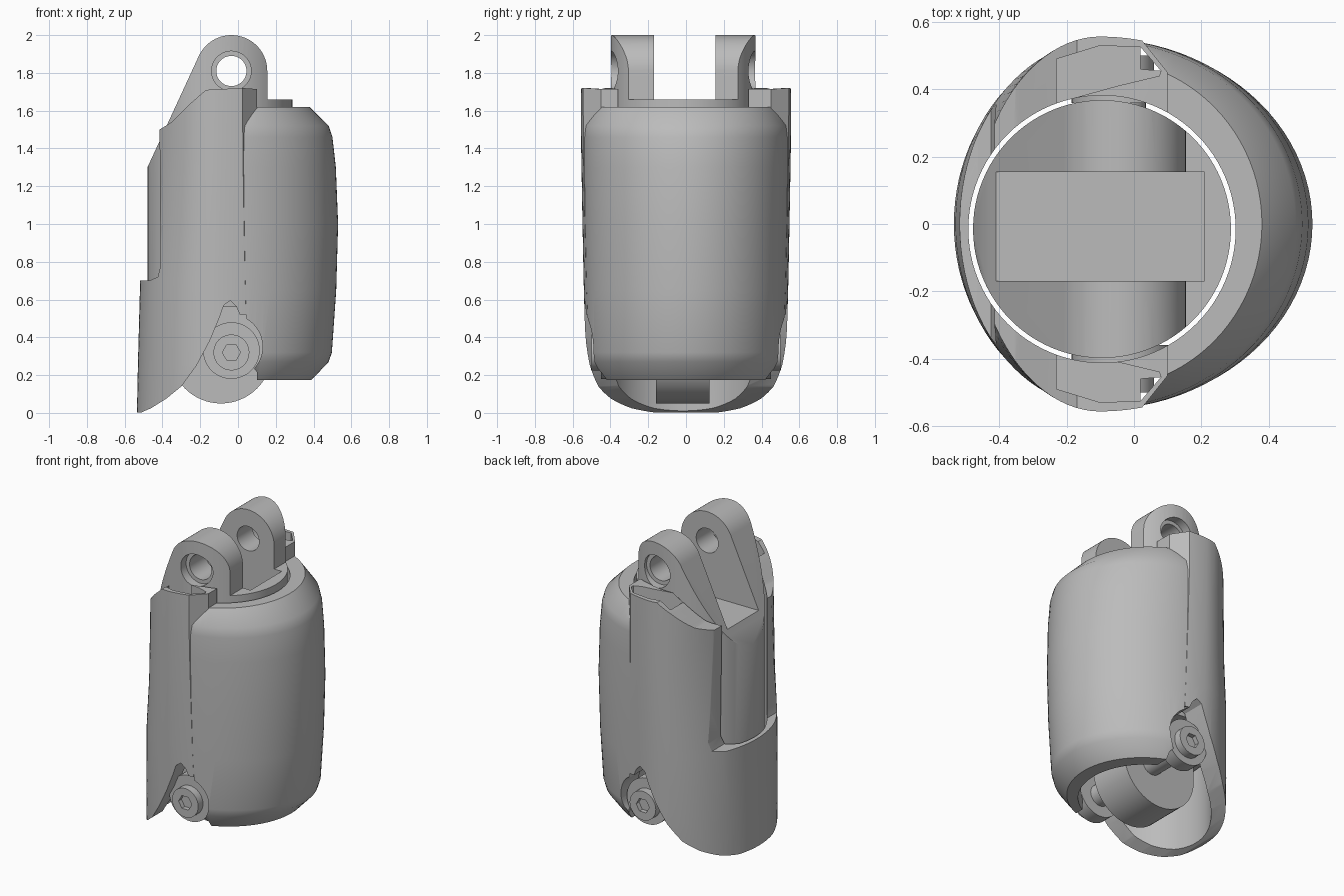
import bpy, bmesh
from math import sin, cos, pi, radians
from mathutils import Vector, Matrix

cube = bpy.data.objects.get("Cube")
if cube:
    bpy.data.objects.remove(cube, do_unlink=True)

grey = bpy.data.materials.new("plain grey")
grey.use_nodes = True
COLOUR = (0.5, 0.5, 0.5, 1)
grey.diffuse_color = COLOUR
grey.node_tree.nodes["Principled BSDF"].inputs["Base Color"].default_value = COLOUR

CX, CY = -0.095, -0.015        # vertical axis of the core
PIN_X, PIN_Z, EYE_Z = -0.035, 0.32, 1.81


def loft(name, rings):
    """Closed solid through rings with equal point counts."""
    bm = bmesh.new()
    loops = [[bm.verts.new(p) for p in ring] for ring in rings]
    for a, b in zip(loops, loops[1:]):
        for i in range(len(a)):
            j = (i + 1) % len(a)
            bm.faces.new((a[i], a[j], b[j], b[i]))
    bm.faces.new(loops[0])
    bm.faces.new(loops[-1])
    bmesh.ops.recalc_face_normals(bm, faces=bm.faces)
    mesh = bpy.data.meshes.new(name)
    bm.to_mesh(mesh)
    bm.free()
    mesh.materials.append(grey)
    obj = bpy.data.objects.new(name, mesh)
    bpy.context.collection.objects.link(obj)
    return obj


def prism_y(name, pts, lo=-1, hi=1):
    return loft(name, [[(x, y, z) for x, z in pts] for y in (lo, hi)])


def prism_z(name, pts, lo, hi):
    return loft(name, [[(x, y, z) for x, y in pts] for z in (lo, hi)])


def arc(cx, cz, r, start, end, n=32):
    angles = [radians(start + (end - start) * i / n) for i in range(n + 1)]
    return [(cx + r * cos(a), cz + r * sin(a)) for a in angles]


def circle(cx, cz, r, n=48):
    return arc(cx, cz, r, 0, 360, n)[:-1]


def box(x0, x1, z0, z1):
    return [(x0, z0), (x1, z0), (x1, z1), (x0, z1)]


def combine(obj, tool, op="DIFFERENCE"):
    """Apply a boolean and discard the tool."""
    mod = obj.modifiers.new("cut", "BOOLEAN")
    mod.operation, mod.object, mod.solver = op, tool, "EXACT"
    bpy.context.view_layer.objects.active = obj
    bpy.ops.object.modifier_apply(modifier=mod.name)
    bpy.data.objects.remove(tool, do_unlink=True)


def smooth(obj):
    bpy.ops.object.select_all(action="DESELECT")
    obj.select_set(True)
    bpy.context.view_layer.objects.active = obj
    bpy.ops.object.shade_smooth_by_angle(angle=radians(30))


def oval(z, left, right, b, n=96):
    """Egg-shaped outline with separate left and right lengths."""
    ring = []
    for i in range(n):
        a = 2 * pi * i / n
        ring.append((-0.1 + (right if cos(a) > 0 else left) * cos(a), b * sin(a), z))
    return ring


# Core: a cylinder trimmed to the side profile, forked on top, tongue below
core = prism_z("core", circle(CX, CY, 0.383, 96), -0.1, 2.1)
profile = arc(-0.09, 0.32, 0.27, 180, 360)
profile += [(0.18, 0.5), (0.4, 0.5), (0.4, 1.66), (0.155, 1.66)]
profile += arc(PIN_X, EYE_Z, 0.19, 0, 155)
profile += [(-0.53, 1.19), (-0.53, 0.5), (-0.36, 0.5)]
combine(core, prism_y("tool", profile), "INTERSECT")
combine(core, prism_y("tool", box(-0.7, 0.21, 1.45, 2.2), -0.17, 0.155))
combine(core, prism_y("tool", circle(PIN_X, EYE_Z, 0.08)))
for lo, hi in ((-1, -0.34), (0.31, 1)):
    combine(core, prism_y("tool", circle(PIN_X, EYE_Z, 0.105), lo, hi))
for lo, hi in ((-1, -0.16), (0.125, 1)):
    combine(core, prism_y("tool", box(-0.7, 0.7, -0.2, 0.56), lo, hi))
smooth(core)

# Body shell: chamfered half on the left side
body = loft("body_shell", [oval(*r) for r in (
    (0.175, 0.4, 0.49, 0.46), (0.27, 0.4, 0.58, 0.52), (0.32, 0.4, 0.597, 0.53),
    (0.65, 0.4, 0.62, 0.54), (1.0, 0.4, 0.63, 0.546), (1.3, 0.4, 0.618, 0.55),
    (1.46, 0.4, 0.6, 0.55), (1.52, 0.4, 0.58, 0.545), (1.62, 0.4, 0.48, 0.49))])
seam = [(0.02, 0.7), (0.02, 0.55), (0.1, 0.45), (0.1, -0.45), (0.02, -0.55), (0.02, -0.7)]
combine(body, prism_z("tool", seam + [(0.8, -0.7), (0.8, 0.7)], 0, 2), "INTERSECT")
combine(body, prism_z("tool", circle(CX, CY, 0.397, 96), -0.5, 2.5))
pocket = arc(-0.04, 0.35, 0.17, -70, 90) + [(-0.3, 0.52), (-0.3, 0.19)]
combine(body, prism_y("tool", pocket))
smooth(body)

# Cover shell: taller half with a window, swept lower edge and sloping shoulders
cover = loft("cover_shell", [oval(*r) for r in (
    (0, 0.435, 0.6, 0.515), (0.25, 0.43, 0.6, 0.53), (0.7, 0.418, 0.61, 0.542),
    (1.0, 0.39, 0.62, 0.548), (1.4, 0.375, 0.615, 0.555), (1.75, 0.365, 0.6, 0.557))])
combine(cover, prism_z("tool", seam + [(-0.8, -0.7), (-0.8, 0.7)], -0.5, 2.5), "INTERSECT")
outline = [(-0.7, 0.003), (-0.51, 0.003), (-0.46, 0.025), (-0.38, 0.075), (-0.3, 0.14),
           (-0.22, 0.25), (-0.15, 0.38), (-0.1, 0.5), (-0.075, 0.57), (-0.04, 0.595),
           (-0.01, 0.565), (0.01, 0.52), (0.3, 0.52), (0.3, 1.7), (0.02, 1.72),
           (-0.17, 1.71), (-0.25, 1.64), (-0.35, 1.54), (-0.415, 1.5), (-0.41, 0.78),
           (-0.425, 0.72), (-0.47, 0.7), (-0.7, 0.7)]
combine(cover, prism_y("tool", outline), "INTERSECT")
combine(cover, prism_z("tool", circle(CX, CY, 0.397, 96), -0.5, 2.5))

# Vertical channels behind the cover skin, open to the pockets near the seam
channel = [(-0.23, 0.36), (-0.05, 0.41), (0.075, 0.44), (0.08, 0.455),
           (0.02, 0.525), (-0.1, 0.53), (-0.23, 0.49)]
gap = [(0.02, 0.46), (0.08, 0.455), (0.02, 0.525)]
for s in (-1, 1):
    combine(cover, prism_z("tool", [(x, s * y) for x, y in channel], 0.65, 2))
    combine(cover, prism_z("tool", [(x, s * y) for x, y in gap], 0.3, 1))
smooth(cover)

# Lower joint: axle, side plates and hex-socket bolts
axle = prism_y("axle", circle(PIN_X, PIN_Z, 0.07), -0.44, 0.44)
smooth(axle)
for side, s in (("front", -1), ("back", 1)):
    plate = prism_y(side + "_joint_plate", circle(PIN_X, PIN_Z + 0.01, 0.15), s * 0.36, s * 0.45)
    smooth(plate)
    bolt = prism_y(side + "_bolt", circle(PIN_X, PIN_Z, 0.095), s * 0.42, s * 0.5)
    combine(bolt, prism_y("tool", circle(PIN_X, PIN_Z, 0.048, 6), s * 0.47, s * 0.6))
    smooth(bolt)
